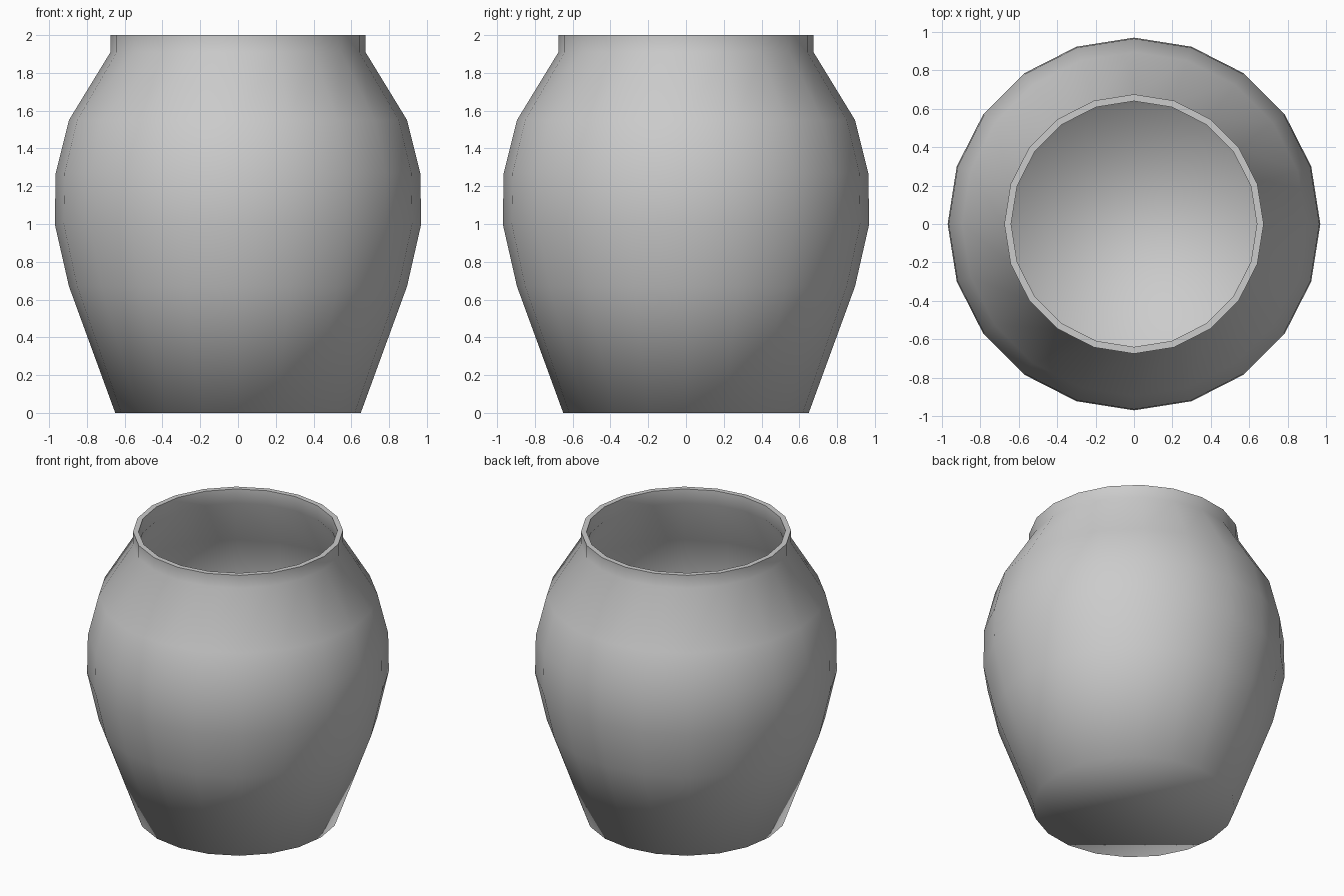
import bpy, bmesh, math

if "Cube" in bpy.data.objects:
    bpy.data.objects.remove(bpy.data.objects["Cube"])

SIDES = 20
# outer wall profile: radius, height
PROFILE = [(0.65, 0.0), (0.895, 0.67), (0.97, 1.0), (0.965, 1.27),
           (0.895, 1.55), (0.675, 1.91), (0.675, 2.0)]

# revolve the profile into a closed-bottom pot
bm = bmesh.new()
rings = []
for r, z in PROFILE:
    rings.append([bm.verts.new((r * math.cos(2 * math.pi * i / SIDES),
                                r * math.sin(2 * math.pi * i / SIDES), z))
                  for i in range(SIDES)])
for low, high in zip(rings, rings[1:]):
    for i in range(SIDES):
        j = (i + 1) % SIDES
        bm.faces.new((low[i], low[j], high[j], high[i]))
bm.faces.new(list(reversed(rings[0])))
mesh = bpy.data.meshes.new("pot")
bm.to_mesh(mesh)
bm.free()
pot = bpy.data.objects.new("pot", mesh)
bpy.context.collection.objects.link(pot)

# wall thickness, inward
shell = pot.modifiers.new("wall", 'SOLIDIFY')
shell.thickness = 0.035
shell.offset = -1
shell.use_even_offset = True
bpy.context.view_layer.objects.active = pot
pot.select_set(True)
bpy.ops.object.modifier_apply(modifier=shell.name)

# smooth all over, only the square lip stays sharp
bpy.ops.object.shade_smooth_by_angle(angle=math.radians(80))
